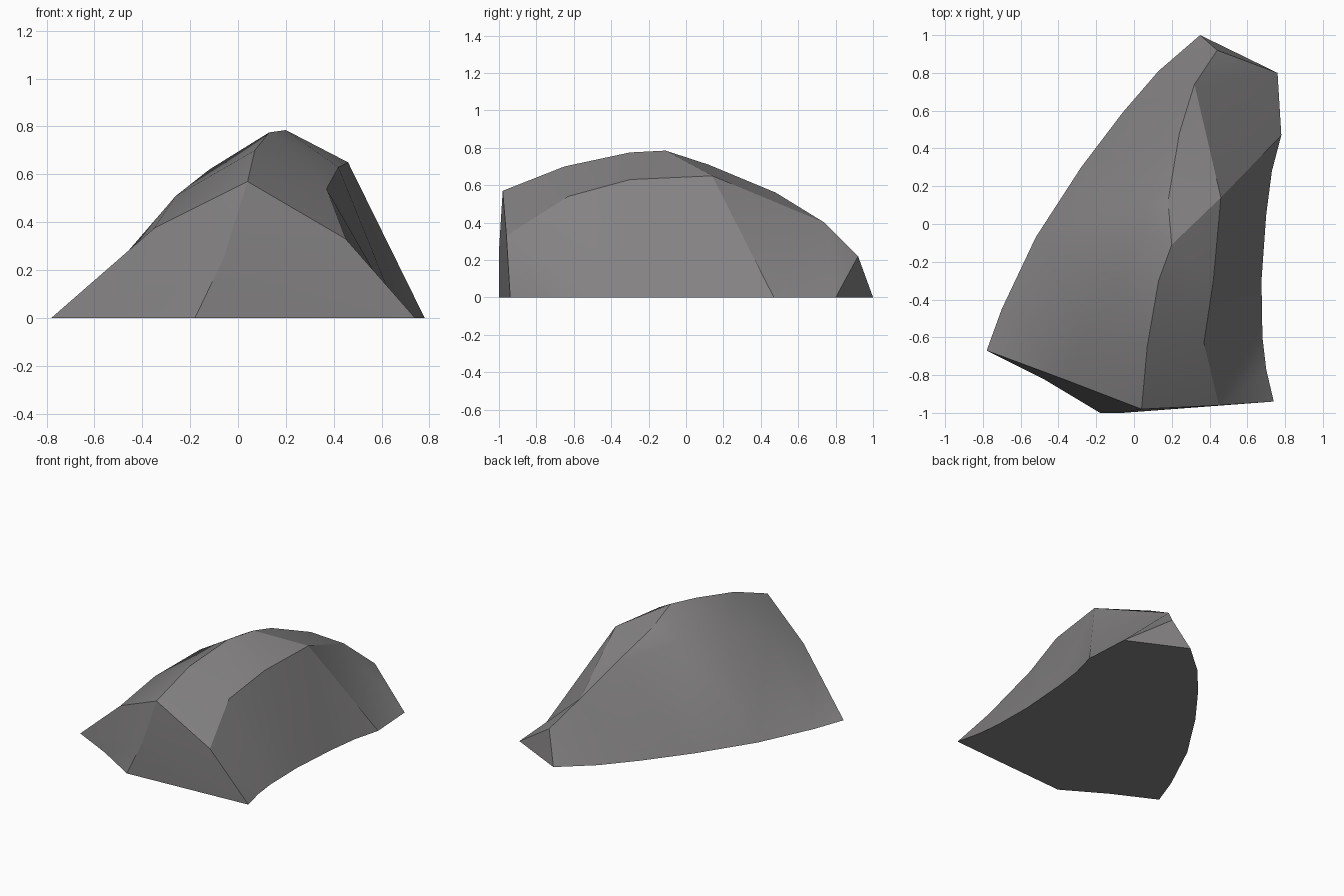
import bpy, bmesh, math
from mathutils import Vector

if "Cube" in bpy.data.objects:
    bpy.data.objects.remove(bpy.data.objects["Cube"])

# Contour lines of the rock, running front to back
left_base = [(-.78, -.67, 0), (-.70, -.45, 0), (-.52, -.07, 0), (-.28, .30, 0),
             (-.06, .59, 0), (.13, .81, 0), (.35, 1, 0)]
left_shoulder = [(-.35, -.83, .375), (-.26, -.57, .51), (-.12, -.26, .62), (0, .08, .64),
                 (.24, .48, .56), (.32, .74, .40), (.44, .92, .22)]
ridge = [(.04, -.98, .57), (.07, -.65, .70), (.13, -.30, .775), (.20, -.11, .785),
         (.18, .12, .71), (.24, .48, .56)]
right_shoulder = [(.45, -.96, .33), (.37, -.63, .54), (.42, -.30, .63), (.46, .14, .65)]
right_base = [(.74, -.94, 0), (.70, -.77, 0), (.68, -.60, 0), (.675, -.30, 0),
              (.70, .05, 0), (.73, .28, 0), (.78, .47, 0)]
back_corner = (.76, .80, 0)
front_foot = [(-.48, -.82, 0), (-.18, -1, 0), (.28, -.97, 0)]
front_mid = (-.06, -1, .25)

bm = bmesh.new()
verts = {}


def face(*pts):
    pts = list(dict.fromkeys(pts))
    if len(pts) > 2:
        for p in pts:
            if p not in verts:
                verts[p] = bm.verts.new(p)
        bm.faces.new([verts[p] for p in pts])


def strip(a, b):
    """Join two contour lines with triangles, taking the shorter diagonal."""
    i = j = 0
    while i < len(a) - 1 or j < len(b) - 1:
        go_a = j == len(b) - 1 or (i < len(a) - 1 and
               (Vector(a[i + 1]) - Vector(b[j])).length < (Vector(a[i]) - Vector(b[j + 1])).length)
        if go_a:
            face(a[i], a[i + 1], b[j])
            i += 1
        else:
            face(a[i], b[j + 1], b[j])
            j += 1


# Sides and top
strip(left_base, left_shoulder)
strip(left_shoulder[:5], ridge)
strip(ridge[:4], right_shoulder)
strip(right_shoulder, right_base)
face(ridge[3], right_shoulder[3], ridge[4])
face(ridge[4], right_shoulder[3], ridge[5])

# Back slope and end cap
strip(left_shoulder[4:], [right_shoulder[3], right_base[6], back_corner])
face(left_shoulder[6], back_corner, left_base[6])

# Front, fanned around its middle point
rim = [front_foot[1], front_foot[0], left_base[0], left_shoulder[0], ridge[0],
       right_shoulder[0], right_base[0], front_foot[2]]
for p, q in zip(rim, rim[1:] + rim[:1]):
    face(p, q, front_mid)

# Underside
face(*left_base, back_corner, *reversed(right_base), *reversed(front_foot))

bmesh.ops.recalc_face_normals(bm, faces=bm.faces)
mesh = bpy.data.meshes.new("rock")
bm.to_mesh(mesh)
bm.free()
rock = bpy.data.objects.new("rock", mesh)
bpy.context.collection.objects.link(rock)

mat = bpy.data.materials.new("stone grey")
mat.diffuse_color = (.23, .222, .222, 1)
mat.use_nodes = True
mat.node_tree.nodes["Principled BSDF"].inputs["Base Color"].default_value = mat.diffuse_color
mesh.materials.append(mat)

bpy.context.view_layer.objects.active = rock
rock.select_set(True)
bpy.ops.object.shade_smooth_by_angle(angle=math.radians(28))
